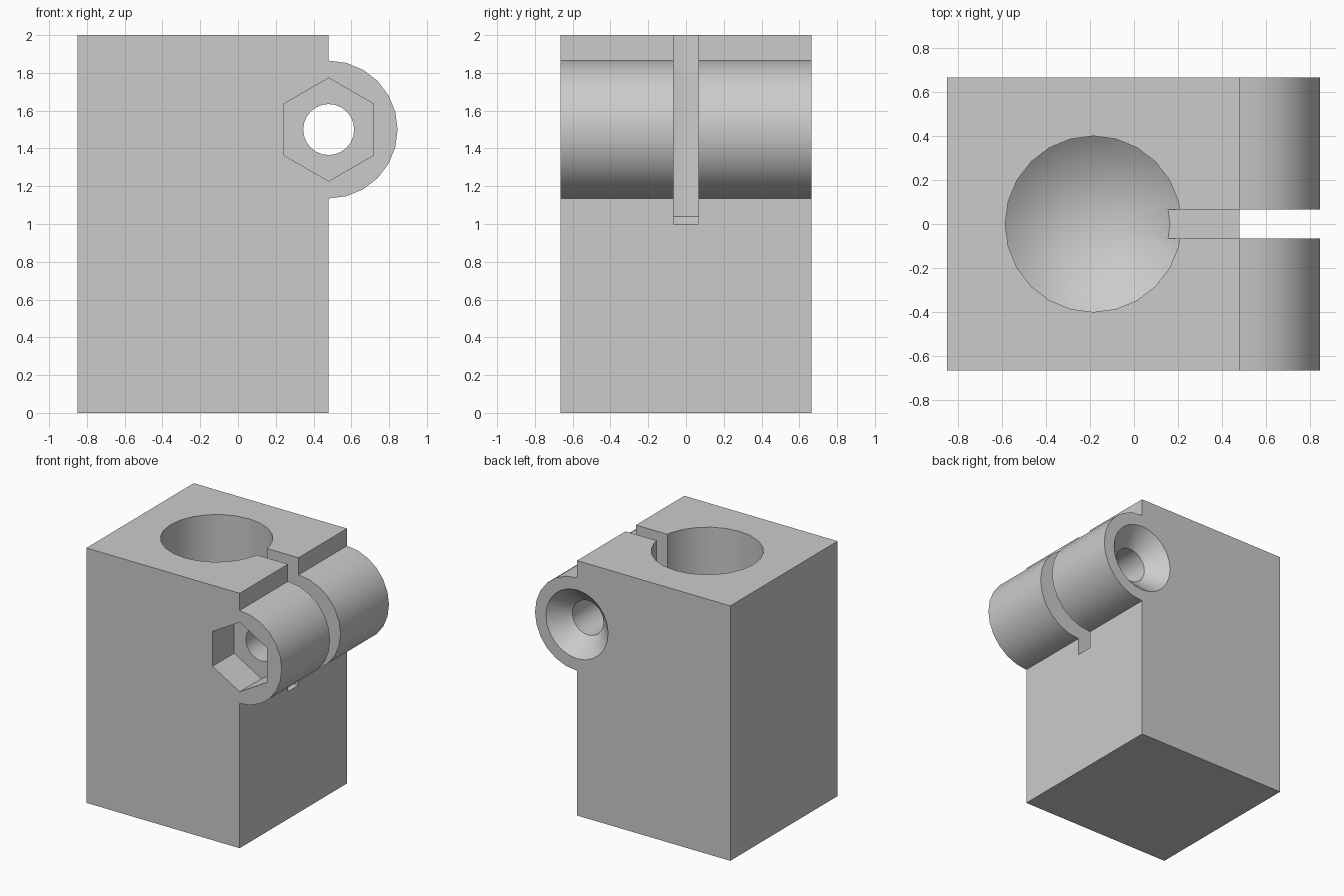
import bpy, bmesh, math
from mathutils import Matrix

cube = bpy.data.objects.get("Cube")
if cube:
    bpy.data.objects.remove(cube, do_unlink=True)

grey = bpy.data.materials.new("plain grey")
grey.use_nodes = True
grey.diffuse_color = (0.6, 0.6, 0.6, 1)
grey.node_tree.nodes["Principled BSDF"].inputs["Base Color"].default_value = (0.6, 0.6, 0.6, 1)


def make(name, bm):
    mesh = bpy.data.meshes.new(name)
    bmesh.ops.recalc_face_normals(bm, faces=bm.faces)
    bm.to_mesh(mesh)
    bm.free()
    mesh.materials.append(grey)
    ob = bpy.data.objects.new(name, mesh)
    bpy.context.collection.objects.link(ob)
    return ob


def box(name, lo, hi):
    bm = bmesh.new()
    bmesh.ops.create_cube(bm, size=1)
    for v in bm.verts:
        v.co = [l + (c + 0.5) * (h - l) for c, l, h in zip(v.co, lo, hi)]
    return make(name, bm)


def turned(name, profile, sides, matrix, turn=0.0):
    """Closed solid from (radius, height) rings; zero radius makes a tip."""
    bm = bmesh.new()
    rings = []
    for r, h in profile:
        if r == 0:
            rings.append([bm.verts.new((0, 0, h))])
        else:
            angles = [math.tau * i / sides + turn for i in range(sides)]
            rings.append([bm.verts.new((r * math.cos(a), r * math.sin(a), h)) for a in angles])
    for a, b in zip(rings, rings[1:]):
        for i in range(sides):
            j = (i + 1) % sides
            if len(a) == 1:
                bm.faces.new((a[0], b[j], b[i]))
            else:
                bm.faces.new((a[i], a[j], b[j], b[i]))
    for ring in (rings[0], rings[-1]):
        if len(ring) > 1:
            bm.faces.new(ring)
    bm.transform(matrix)
    return make(name, bm)


def combine(target, tool, operation):
    mod = target.modifiers.new(tool.name, 'BOOLEAN')
    mod.operation, mod.solver, mod.object = operation, 'EXACT', tool
    bpy.context.view_layer.objects.active = target
    bpy.ops.object.modifier_apply(modifier=mod.name)
    bpy.data.objects.remove(tool, do_unlink=True)


HALF = 0.665
# Local +z of the bolt parts runs towards the back
bolt_axis = Matrix.Translation((0.48, 0, 1.5)) @ Matrix.Rotation(-math.pi / 2, 4, 'X')
bore_axis = Matrix.Translation((-0.185, 0, 0))

# Block with the rounded clamp lug
body = box("clamp_block", (-0.85, -HALF, 0), (0.48, HALF, 2))
combine(body, turned("lug", [(0.365, -HALF), (0.365, HALF)], 24, bolt_axis), 'UNION')

# Blind bore with a drill-point bottom
combine(body, turned("bore", [(0, 0.73), (0.4, 1.04), (0.4, 2.1)], 24, bore_axis), 'DIFFERENCE')

# Clamping slot from the bore out through the lug
combine(body, box("slot", (-0.185, -0.065, 1), (1, 0.065, 2.1)), 'DIFFERENCE')

# Bolt hole flaring into a countersink at the back
combine(body, turned("bolt_hole", [(0.135, -0.8), (0.135, HALF - 0.135), (0.27, HALF), (0.27, 0.8)],
                     24, bolt_axis), 'DIFFERENCE')

# Hexagonal nut pocket at the front
combine(body, turned("nut_pocket", [(0.273, -0.8), (0.273, -0.395)], 6, bolt_axis, math.pi / 6),
        'DIFFERENCE')

bpy.ops.object.select_all(action='DESELECT')
body.select_set(True)
bpy.context.view_layer.objects.active = body
bpy.ops.object.shade_smooth_by_angle(angle=math.radians(30))
